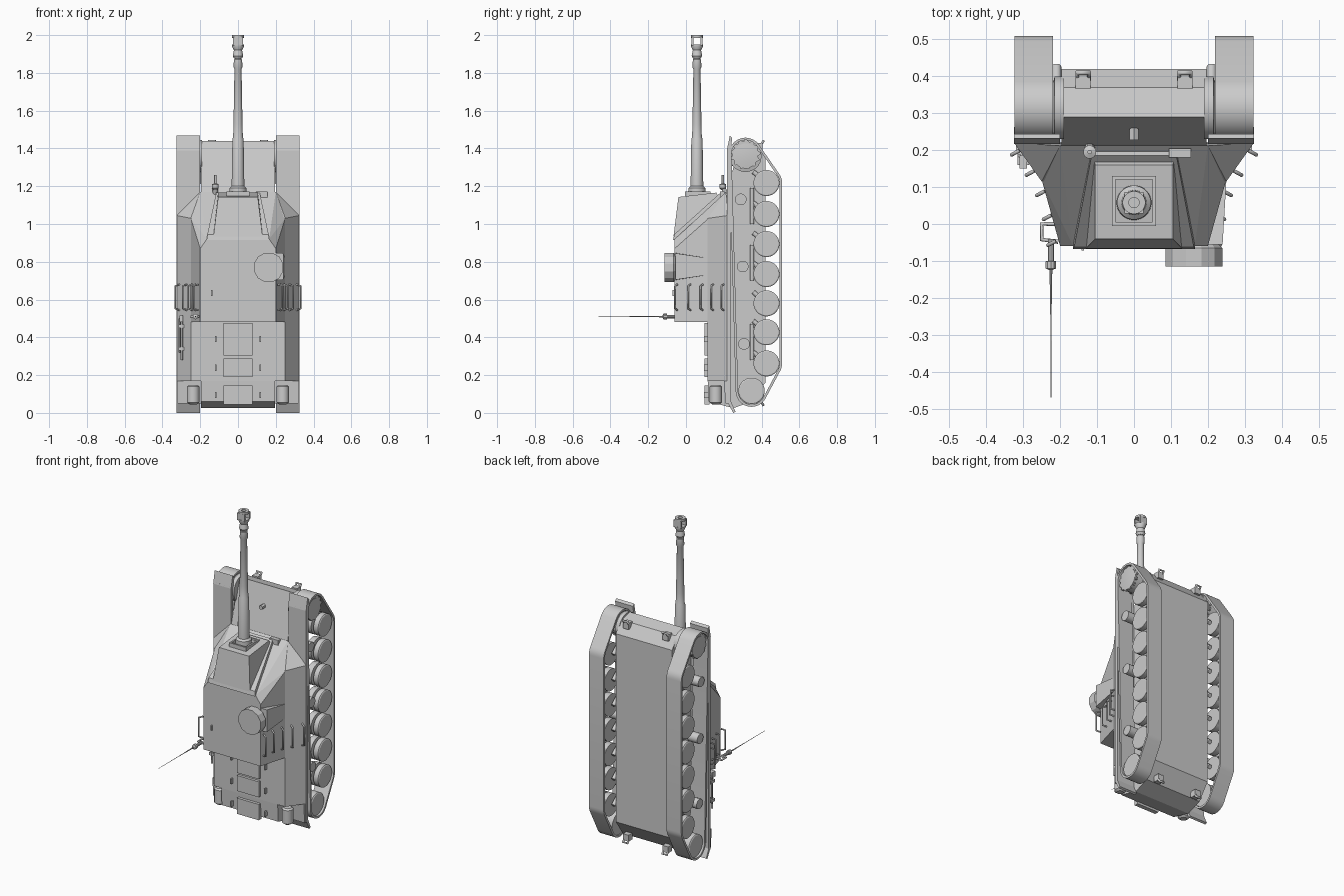
import bpy, bmesh, math
from mathutils import Vector, Matrix
from mathutils.geometry import convex_hull_2d

if "Cube" in bpy.data.objects:
    bpy.data.objects.remove(bpy.data.objects["Cube"])


def finish(name, bm, smooth=False):
    bmesh.ops.recalc_face_normals(bm, faces=bm.faces)
    me = bpy.data.meshes.new(name)
    bm.to_mesh(me)
    bm.free()
    ob = bpy.data.objects.new(name, me)
    bpy.context.collection.objects.link(ob)
    if smooth:
        bpy.ops.object.select_all(action='DESELECT')
        ob.select_set(True)
        bpy.context.view_layer.objects.active = ob
        bpy.ops.object.shade_smooth_by_angle(angle=math.radians(32))
    return ob


def hull(name, pts, sym=True):
    """Convex solid from corner points, mirrored in x when sym."""
    bm = bmesh.new()
    for x, y, z in pts:
        for s in ((1, -1) if sym else (1,)):
            bm.verts.new((s * x, y, z))
    bmesh.ops.convex_hull(bm, input=bm.verts)
    bmesh.ops.dissolve_limit(bm, angle_limit=0.02, verts=bm.verts, edges=bm.edges)
    return finish(name, bm)


def box(name, x, y, z):
    return hull(name, [(a, b, c) for a in x for b in y for c in z], False)


def prism(name, prof, x0, x1):
    """Profile in (y, z) extruded along x."""
    bm = bmesh.new()
    f = bm.faces.new([bm.verts.new((x0, y, z)) for y, z in prof])
    g = bmesh.ops.extrude_face_region(bm, geom=[f])['geom']
    bmesh.ops.translate(bm, vec=(x1 - x0, 0, 0), verts=[v for v in g if isinstance(v, bmesh.types.BMVert)])
    return finish(name, bm)


def lathe(name, prof, loc, axis='z', n=24, smooth=True):
    """Closed (radius, distance) profile spun around an axis."""
    d = Vector({'x': (1, 0, 0), '-x': (-1, 0, 0), 'y': (0, 1, 0), 'z': (0, 0, 1)}[axis])
    rot = Vector((0, 0, 1)).rotation_difference(d).to_matrix().to_4x4()
    bm = bmesh.new()
    rings = [[bm.verts.new((r * math.cos(2 * math.pi * (i + .5) / n), r * math.sin(2 * math.pi * (i + .5) / n), h))
              for i in range(n)] for r, h in prof]
    for a, b in zip(rings, rings[1:]):
        for i in range(n):
            bm.faces.new((a[i], a[(i + 1) % n], b[(i + 1) % n], b[i]))
    bm.faces.new(rings[0])
    bm.faces.new(rings[-1])
    bm.transform(Matrix.Translation(loc) @ rot)
    return finish(name, bm, smooth)


def tube(name, pts, r):
    cu = bpy.data.curves.new(name, 'CURVE')
    cu.dimensions = '3D'
    cu.bevel_depth = r
    cu.bevel_resolution = 1
    cu.use_fill_caps = True
    sp = cu.splines.new('POLY')
    sp.points.add(len(pts) - 1)
    for p, q in zip(sp.points, pts):
        p.co = (*q, 1)
    ob = bpy.data.objects.new(name, cu)
    bpy.context.collection.objects.link(ob)
    bpy.ops.object.select_all(action='DESELECT')
    ob.select_set(True)
    bpy.context.view_layer.objects.active = ob
    bpy.ops.object.convert(target='MESH')


# Hull tub, sloped upper hull and casemate
prism("lower_hull", [(.115, .17), (.12, .06), (.25, .025), (.35, .06), (.42, .16), (.42, 1.35),
                     (.37, 1.42), (.29, 1.44), (.215, 1.17)], -.197, .197)
hull("upper_hull", [(.325, .22, .17), (.325, .22, 1.045), (.25, .115, .17), (.25, .115, 1.03), (.2, .212, 1.17)])
hull("casemate", [(.2, -.06, .48), (.25, .12, .48), (.25, .12, 1.03), (.2, -.06, .87),
                  (.165, -.06, .92), (.2, .212, 1.17)])

# Mantlet with frame plate and gun collar
hull("mantlet_frame", [(.165, -.068, .915), (.165, -.045, .915), (.162, -.062, .945), (.115, .185, 1.168),
                       (.115, .2, 1.15)])
hull("mantlet", [(.13, -.066, .935), (.105, -.04, 1.143), (.105, .16, 1.166), (.115, .2, 1.1), (.13, 0, .92)])
for s in (-1, 1):
    box("mantlet_collar_side", (s * .05, s * .06), (-.005, .13), (1.13, 1.172))
for y in (-.005, .12):
    box("mantlet_collar_end", (-.05, .05), (y, y + .01), (1.13, 1.172))

# Gun barrel and open muzzle brake
gun = (0, .058, 0)
lathe("gun_barrel", [(.048, 1.13), (.046, 1.19), (.034, 1.2), (.03, 1.45), (.026, 1.46), (.024, 1.53), (.019, 1.82),
                     (.024, 1.83), (.022, 1.87), (.017, 1.875), (.017, 1.93)], gun)
lathe("muzzle_rear_ring", [(.02, 1.875), (.028, 1.89), (.022, 1.92), (.032, 1.94), (.032, 1.95)], gun)
lathe("muzzle_front_ring", [(.014, 1.985), (.031, 1.985), (.031, 2), (.014, 2), (.014, 1.985)], gun)
for s in (-1, 1):
    box("muzzle_side_wall", (-.026, .026), (.058 + s * .019, .058 + s * .029), (1.945, 1.99))

# Commander cupola on its side bulge
hull("cupola_bulge", [(.1, -.06, .7), (.1, -.06, .85), (.24, -.055, .705), (.24, -.055, .845), (.25, .115, .73),
                      (.25, .115, .82), (.1, .115, .73), (.1, .115, .82)], False)
lathe("cupola", [(.08, 0), (.08, .05), (.07, .06)], (.162, -.055, .77), 'y', 12, False).location.y = -.06

# Engine deck hatches, hinges
for z0, z1 in ((.305, .475), (.19, .288), (.045, .145)):
    box("deck_hatch", (-.077, .077), (.098, .125), (z0, z1))
    for x in (-.118, .118):
        zc = (z0 + z1) / 2
        box("deck_handle", (x - .004, x + .004), (.095, .12), (zc - .016, zc + .016))
box("roof_handle", (-.142, -.135), (-.072, -.05), (.62, .65))

# Running gear layout: (y, z, radius)
road = [(.426, z, .069) for z in (1.217, 1.053, .894, .735, .58, .427, .262)]
sprocket, idler = (.315, 1.37, .073), (.347, .116, .07)
rollers = [(.29, 1.13, .031), (.3, .775, .031), (.307, .365, .031)]
steps = [2 * math.pi * i / 40 for i in range(40)]


def circle(y, z, r):
    return [(y + r * math.cos(a), z + r * math.sin(a)) for a in steps]


outer, inner = [], []
for y, z, r in [sprocket, idler, road[0], road[-1]]:
    outer += circle(y, z, r + .014)
    inner += circle(y, z, r + .001)
order = convex_hull_2d([Vector(p) for p in outer])
teeth = [(.315 + r * math.cos(a), 1.37 + r * math.sin(a))
         for i, a in enumerate([2 * math.pi * k / 52 for k in range(52)]) for r in [(.08 if i % 4 < 2 else .068)]]

for s in (-1, 1):
    ax = 'x' if s > 0 else '-x'
    # Track belt wrapped around the wheels
    bm = bmesh.new()
    loops = [[bm.verts.new((s * x, *pts[i])) for i in order]
             for x, pts in ((.22, outer), (.323, outer), (.323, inner), (.22, inner))]
    n = len(order)
    for k in range(4):
        a, b = loops[k], loops[(k + 1) % 4]
        for i in range(n):
            bm.faces.new((a[i], a[(i + 1) % n], b[(i + 1) % n], b[i]))
    finish("track", bm, True)
    # Wheels
    for y, z, r in road:
        lathe("road_wheel", [(r, .225), (r, .262), (.04, .264), (.04, .276), (r, .278), (r, .31), (r - .006, .314)],
              (0, y, z), ax)
        tube("swing_arm", [(s * .21, y - .07, z + .06), (s * .21, y, z)], .014)
    y, z, r = idler
    lathe("idler_wheel", [(r, .225), (r, .31), (r - .006, .314)], (0, y, z), ax)
    lathe("sprocket_hub", [(.085, .19), (.085, .215), (.066, .22), (.066, .312), (.03, .316)], (0, .315, 1.36), ax)
    for x in (.24, .298):
        prism("sprocket_teeth", teeth, s * x, s * (x + .012))
    for y, z, r in rollers:
        lathe("return_roller", [(.015, .19), (.015, .24), (r, .242), (r, .31)], (0, y, z), ax, 16)
    for z in (.28, .7, 1.0):
        tube("shock_absorber", [(s * .215, .35, z), (s * .215, .35, z + .19)], .012)
    # Track guard with turned flaps at both ends
    prism("track_guard", [(.218, .05), (.218, 1.4), (.238, 1.4), (.238, .05)], s * .2, s * .325)
    prism("front_flap", [(.216, 1.39), (.232, 1.468), (.244, 1.455), (.238, 1.39)], s * .2, s * .325)
    prism("rear_flap", [(.218, .06), (.25, .0), (.262, .006), (.238, .06)], s * .2, s * .325)
    prism("rear_guard_wedge", [(.2, .17), (.21, .05), (.222, .05), (.222, .17)], s * .19, s * .32)
    # Rear canister
    lathe("rear_canister", [(.02, .045), (.033, .055), (.033, .14), (.022, .148)], (s * .237, .158, 0), 'z', 16)
    # Grab handles along the sloped side
    for x, y in ((.212, -.05), (.224, .02), (.242, .085), (.27, .14), (.31, .195)):
        o = x + .022
        tube("grab_handle", [(s * x, y + .004, .68), (s * o, y - .008, .672), (s * o, y - .008, .552),
                             (s * x, y + .004, .544)], .005)
    # Tow hooks, front and rear
    for z, d in ((1.41, 1), (.07, -1)):
        x = s * .138
        box("tow_bracket", (x - .02, x + .02), (.365, .405), (z - .02, z + .02))
        tube("tow_shackle", [(x - .014, .39, z), (x - .016, .41, z + d * .03), (x + .016, .41, z + d * .03),
                             (x + .014, .39, z)], .007)

# Antenna with bracket
tube("antenna_bracket", [(-.215, .0, .51), (-.25, .0, .51), (-.25, -.042, .51), (-.205, -.048, .51)], .006)
lathe("antenna_base", [(.009, -.04), (.009, -.1), (.015, -.101), (.015, -.12), (.004, -.125), (.0018, -.25),
                       (.001, -.47)], (-.225, 0, .51), 'y', 10)

# Glacis fittings: headlight, bolt and hatch lip
tube("headlight_post", [(-.12, .21, 1.16), (-.12, .195, 1.2)], .014)
lathe("headlight", [(.008, 1.18), (.018, 1.19), (.018, 1.21), (.006, 1.215), (.006, 1.26)], (-.12, .195, 0), 'z', 12)
box("vision_port", (.095, .155), (.18, .205), (1.14, 1.172))
lathe("glacis_bolt", [(.014, 0), (.014, .035)], (0, .228, 1.32), 'y', 6, False)

# Stowed tools on the left side
tube("tool_shaft", [(-.298, .165, .28), (-.298, .165, .51)], .006)
tube("tool_rod", [(-.31, .185, .32), (-.31, .185, .5)], .005)
for z in (.33, .45):
    box("tool_clamp", (-.315, -.285), (.16, .2), (z, z + .018))
box("tool_head", (-.31, -.29), (.15, .185), (.48, .515))
